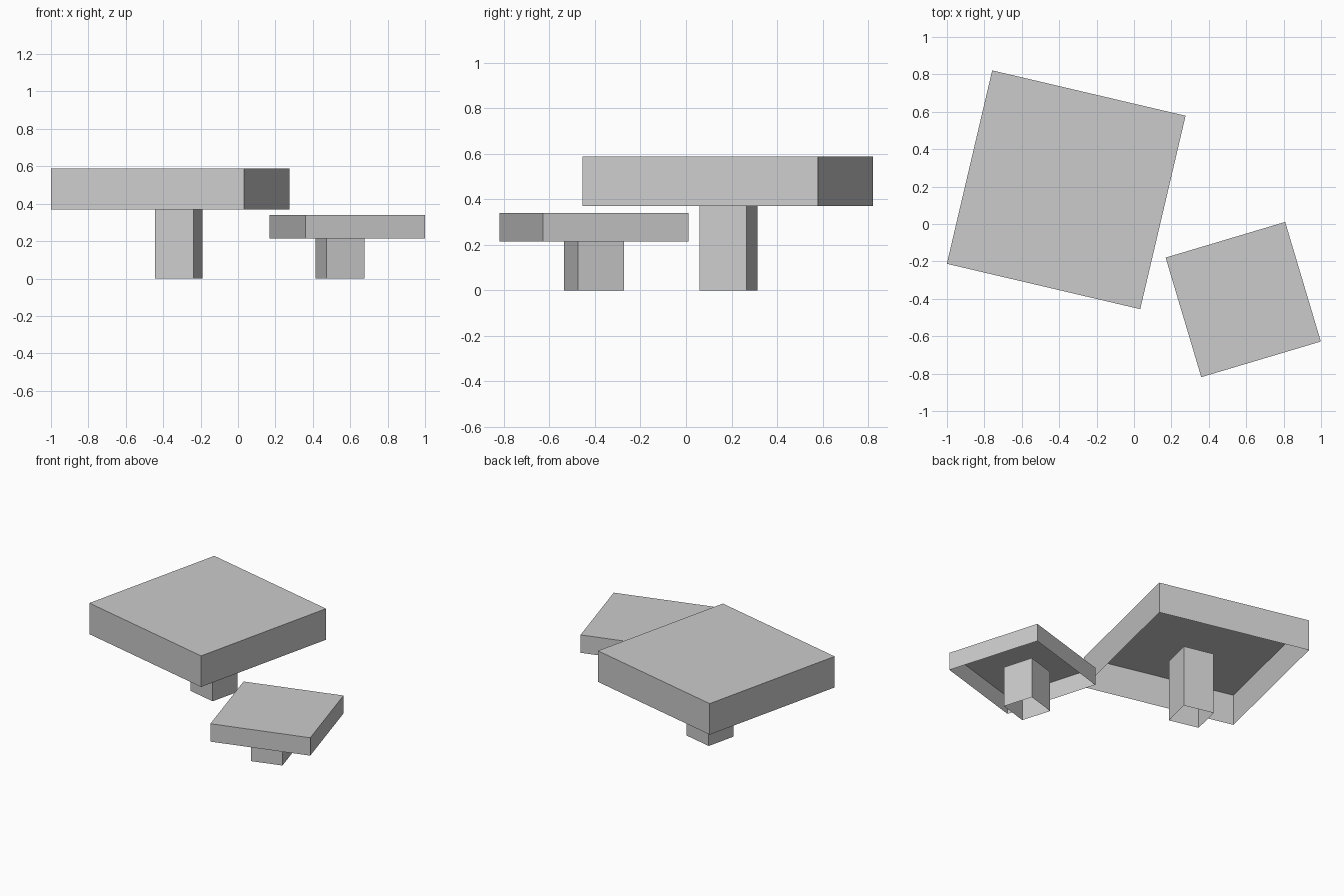
import bpy, bmesh
from math import radians
from mathutils import Matrix

if "Cube" in bpy.data.objects:
    bpy.data.objects.remove(bpy.data.objects["Cube"])


def open_box(name, center, side, z0, z1, angle):
    """Square thin-walled box, open underneath, turned about z."""
    bm = bmesh.new()
    bmesh.ops.create_cube(bm, size=1)
    bm.normal_update()
    bottom = [f for f in bm.faces if f.normal.z < -0.5]
    bmesh.ops.delete(bm, geom=bottom, context='FACES_ONLY')
    bm.transform(Matrix.Diagonal((side, side, z1 - z0, 1)))
    mesh = bpy.data.meshes.new(name)
    bm.to_mesh(mesh)
    bm.free()
    obj = bpy.data.objects.new(name, mesh)
    obj.location = (*center, (z0 + z1) / 2)
    obj.rotation_euler.z = radians(angle)
    bpy.context.collection.objects.link(obj)


# Large table: hollow top, post reaching up inside it
open_box("large_table_top", (-0.3625, 0.183), 1.062, 0.37, 0.587, -13.2)
open_box("large_table_post", (-0.317, 0.187), 0.211, 0.0, 0.432, -13.2)

# Small table
open_box("small_table_top", (0.584, -0.404), 0.667, 0.214, 0.339, 16.6)
open_box("small_table_post", (0.545, -0.404), 0.211, 0.0, 0.286, 16.6)
